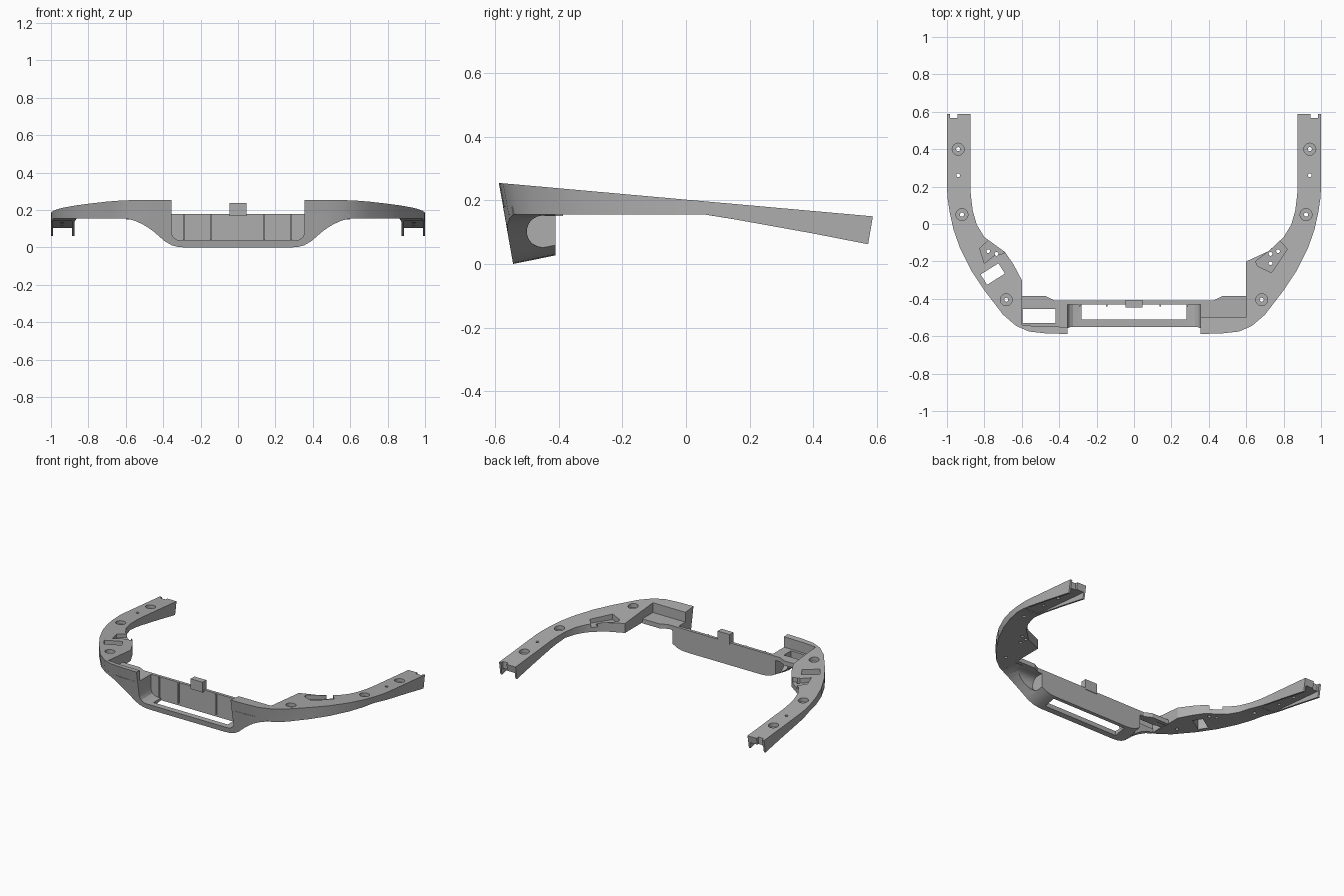
import bpy, bmesh, math
from mathutils import Matrix

if "Cube" in bpy.data.objects:
    bpy.data.objects.remove(bpy.data.objects["Cube"])

grey = bpy.data.materials.new("plain grey")
grey.use_nodes = True
GREY = (0.42, 0.42, 0.42, 1)
grey.diffuse_color = GREY
grey.node_tree.nodes["Principled BSDF"].inputs["Base Color"].default_value = GREY


def top(y):
    return 0.202 - 0.0894 * y


def bottom(y):
    return 0.155 - 0.18 * max(0, y - 0.07)


def finish(name, bm):
    bmesh.ops.recalc_face_normals(bm, faces=bm.faces)
    mesh = bpy.data.meshes.new(name)
    bm.to_mesh(mesh)
    bm.free()
    ob = bpy.data.objects.new(name, mesh)
    bpy.context.collection.objects.link(ob)
    mesh.materials.append(grey)
    return ob


def loft(name, rings):
    bm = bmesh.new()
    loops = [[bm.verts.new(p) for p in ring] for ring in rings]
    n = len(loops[0])
    for a, b in zip(loops, loops[1:]):
        for i in range(n):
            j = (i + 1) % n
            bm.faces.new((a[i], a[j], b[j], b[i]))
    bm.faces.new(loops[0])
    bm.faces.new(loops[-1])
    bmesh.ops.triangulate(bm, faces=[f for f in bm.faces if len(f.verts) == 4])
    return finish(name, bm)


def prism(name, pts, z0, z1):
    return loft(name, [[(x, y, z) for x, y in pts] for z in (z0, z1)])


def box(name, x0, x1, y0, y1, z0, z1):
    return prism(name, [(x0, y0), (x1, y0), (x1, y1), (x0, y1)], z0, z1)


def cylinder(name, r, depth, matrix):
    bm = bmesh.new()
    bmesh.ops.create_cone(bm, cap_ends=True, segments=32, radius1=r, radius2=r,
                          depth=depth, matrix=matrix)
    return finish(name, bm)


def cut(target, *cutters):
    for c in cutters:
        mod = target.modifiers.new("cut", "BOOLEAN")
        mod.object, mod.operation, mod.solver = c, "DIFFERENCE", "EXACT"
        graph = bpy.context.evaluated_depsgraph_get()
        mesh = bpy.data.meshes.new_from_object(target.evaluated_get(graph))
        target.modifiers.clear()
        target.data = mesh
        bpy.data.objects.remove(c)


# Arm plan: outer and inner edge points from the front wall to the rear tip
OUTER = [(.355, -.588), (.47, -.585), (.56, -.575), (.63, -.545), (.70, -.485),
         (.80, -.355), (.87, -.25), (.93, -.13), (.965, -.03), (.985, .06),
         (.997, .14), (1, .2), (1, .4), (1, .587)]
REAR = [(.80, -.07), (.84, -.005), (.862, .07), (.872, .15), (.875, .2),
        (.875, .4), (.875, .587)]
INNER = {1: [(.355, -.5), (.5, -.5), (.6, -.5), (.6, -.42), (.6, -.31),
             (.6, -.2), (.72, -.145)] + REAR,
         -1: [(.355, -.55), (.5, -.548), (.6, -.54), (.6, -.42), (.6, -.30),
              (.645, -.215), (.69, -.15)] + REAR}

# Recesses in the arms, as plan outlines
POCKET = {1: [(.65, -.2), (.66, -.225), (.735, -.26), (.82, -.135), (.775, -.085), (.74, -.13)],
          -1: [(-.825, -.13), (-.77, -.08), (-.69, -.155), (-.75, -.17), (-.8, -.21)]}
PIN = {1: [(.73, -.16), (.77, -.145), (.73, -.21)], -1: [(-.78, -.145), (-.735, -.16)]}

for s, side in ((1, "left"), (-1, "right")):
    rings = []
    for i, ((ox, oy), (ix, iy)) in enumerate(zip(OUTER, INNER[s])):
        lean = 0.018 if i < 4 else 0.01 if i == 4 else 0
        tip = 0.015 if i == len(OUTER) - 1 else 0
        rings.append([(s * ox, oy, top(oy)), (s * ix, iy, top(iy)),
                      (s * ix, iy - tip, bottom(iy)),
                      (s * ox, oy + lean - tip, bottom(oy))])
    arm = loft(side + "_arm", rings)
    # Channel under the rear end
    edges = sorted((s * .887, s * .988))
    cut(arm, loft("channel", [[(x, .15, top(.15) - .047), (x, .7, top(.7) - .047),
                               (x, .7, -.2), (x, .15, -.2)] for x in edges]))
    # Notch in the tip
    lo, hi = sorted((s * .943, s * .985))
    cut(arm, box("notch", lo, hi, .567, .7, 0, .5))
    # Counterbored screw holes and a small pin hole
    for x, y in ((.94, .4), (.92, .05), (.683, -.405)):
        cut(arm, cylinder("bore", .032, .06, Matrix.Translation((s * x, y, top(y) + .005))),
            cylinder("screw", .011, .4, Matrix.Translation((s * x, y, .2))))
    cut(arm, cylinder("pin", .01, .4, Matrix.Translation((s * .94, .26, .2))))
    # Sunken pocket with pin holes in its floor
    cut(arm, prism("pocket", POCKET[s], .187, .5))
    for x, y in PIN[s]:
        cut(arm, cylinder("pin", .01, .4, Matrix.Translation((x, y, .2))))
    # Slanted window in one arm only
    if s < 0:
        cut(arm, prism("window", [(-.82, -.27), (-.725, -.21), (-.69, -.265), (-.785, -.325)], 0, .5))
    # Ledge joining the arm to the back wall
    prism(side + "_ledge", [(s * .42, -.412), (s * .47, -.386), (s * .6, -.386), (s * .6, -.412)],
          .15, .18)

# Central body: flat underside sweeping up to the arms
SWEEP = [(0, 0), (.28, 0), (.32, .003), (.355, .012), (.39, .032), (.42, .058),
         (.45, .084), (.48, .106), (.51, .124), (.555, .144), (.6, .155)]
stations = [(-x, z) for x, z in SWEEP[:0:-1]] + SWEEP
rings = []
for x, z in stations:
    front = -.588 + 0.6 * max(0, abs(x) - .47) ** 1.5
    back = min(z + .027, .16)
    rings.append([(x, front + .176 * (.255 - .18), .18), (x, front + .176 * (.255 - z), z),
                  (x, -.41, back), (x, -.41, .18)])
body = loft("front_housing", rings)

# Open front bay with rounded lower corners, and a slot through its floor
bay = [(-.355, .5), (-.355, .075), (-.345, .053), (-.325, .04), (-.3, .037),
       (.3, .037), (.325, .04), (.345, .053), (.355, .075), (.355, .5)]
cut(body, loft("bay", [[(x, y, z) for x, z in bay] for y in (-.8, -.43)]),
    box("slot", -.28, .28, -.51, -.43, -.2, .1))
# Side scoops under the sweep, and the open hole on one side
along_x = Matrix.Rotation(math.pi / 2, 4, "Y")
for s in (1, -1):
    lo, hi = sorted((s * .39, s * .75))
    cut(body, cylinder("scoop", .05, .36, Matrix.Translation((s * .57, -.45, .102)) @ along_x),
        box("scoop_mouth", lo, hi, -.452, -.3, .053, .151))
cut(body, box("side_hole", -.597, -.42, -.53, -.455, -.2, .5))

# Ribs on the back wall and the clip on its top edge
for i, x in enumerate((-.29, -.145, .14, .285)):
    box(f"rib_{i + 1}", x - .004, x + .004, -.44, -.429, .04, .178)
box("clip", -.045, .045, -.446, -.406, .168, .238)

for ob in bpy.context.collection.objects:
    if ob.type == "MESH":
        ob.select_set(True)
        bpy.context.view_layer.objects.active = ob
bpy.ops.object.shade_smooth_by_angle(angle=math.radians(25))
